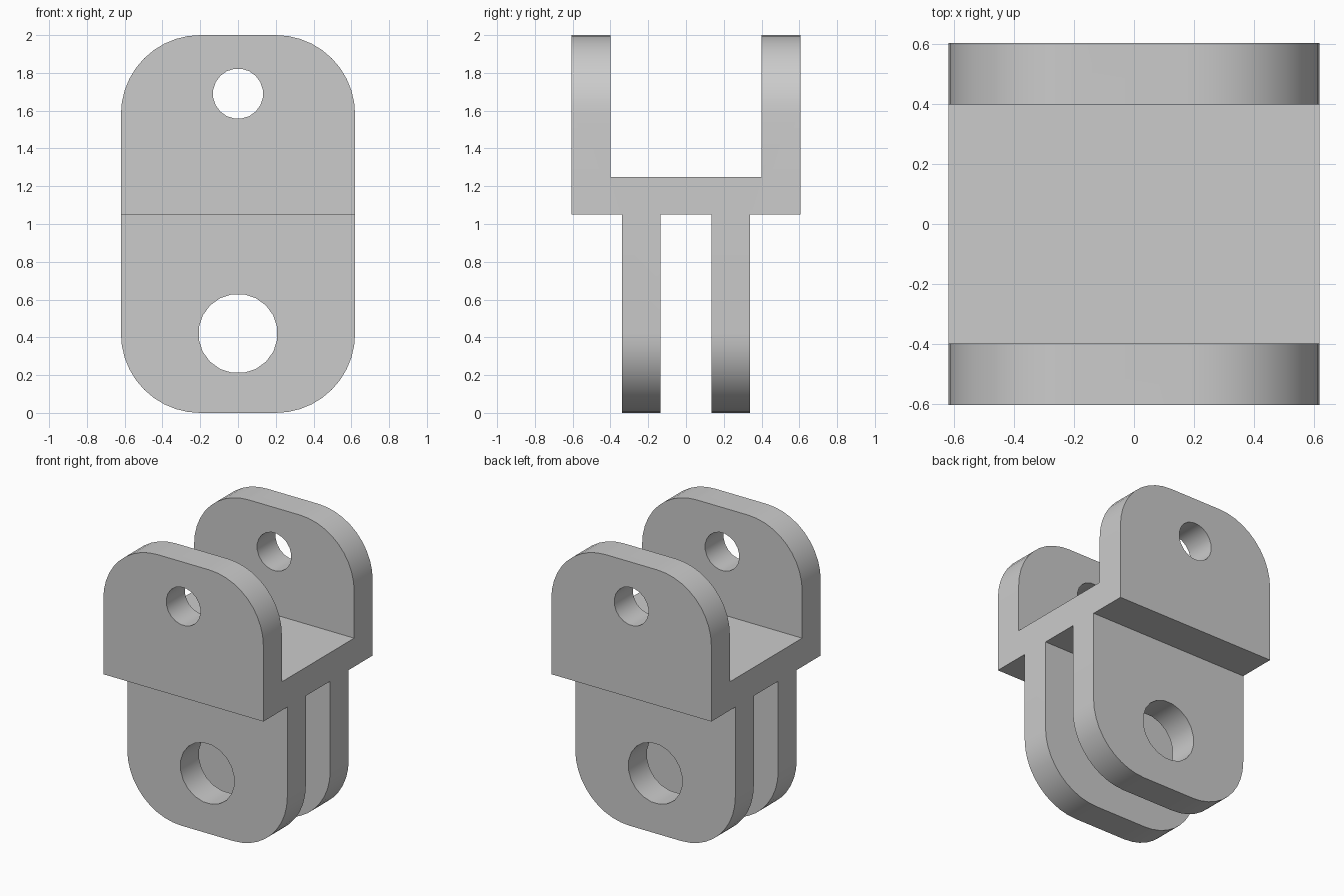
import bpy
import bmesh
from math import sin, cos, pi
from mathutils import Vector

cube = bpy.data.objects.get("Cube")
if cube:
    bpy.data.objects.remove(cube, do_unlink=True)

HALF_W, HALF_D, HEIGHT, RADIUS = 0.62, 0.605, 2.0, 0.42

grey = bpy.data.materials.new("light grey")
grey.use_nodes = True
grey.diffuse_color = (0.6, 0.6, 0.6, 1)
grey.node_tree.nodes["Principled BSDF"].inputs["Base Color"].default_value = (0.6, 0.6, 0.6, 1)


def prism(name, outline, start, direction):
    """Extrude a closed outline of (u, z) points along x or y."""
    bm = bmesh.new()
    along_x = direction == "x"
    place = (lambda u, z: (start, u, z)) if along_x else (lambda u, z: (u, start, z))
    face = bm.faces.new([bm.verts.new(place(u, z)) for u, z in outline])
    shift = Vector((-2 * start, 0, 0) if along_x else (0, -2 * start, 0))
    extruded = bmesh.ops.extrude_face_region(bm, geom=[face])["geom"]
    bmesh.ops.translate(bm, vec=shift, verts=[v for v in extruded if isinstance(v, bmesh.types.BMVert)])
    bmesh.ops.recalc_face_normals(bm, faces=bm.faces)
    mesh = bpy.data.meshes.new(name)
    bm.to_mesh(mesh)
    bm.free()
    mesh.materials.append(grey)
    obj = bpy.data.objects.new(name, mesh)
    bpy.context.collection.objects.link(obj)
    return obj


def arc(cx, cz, r, a0, a1, steps):
    return [(cx + r * cos(a0 + (a1 - a0) * i / steps),
             cz + r * sin(a0 + (a1 - a0) * i / steps)) for i in range(steps + 1)]


# Side profile: two wide upper lugs, a bridge and two close lower lugs
half = [(0.135, 1.05), (0.135, 0), (0.34, 0), (0.34, 1.05),
        (HALF_D, 1.05), (HALF_D, HEIGHT), (0.4, HEIGHT), (0.4, 1.25)]
profile = half + [(-y, z) for y, z in reversed(half)]
bracket = prism("double_clevis_bracket", profile, -HALF_W, "x")

# Rounded front outline that trims the lug ends
outline = []
for i, (sx, z) in enumerate([(1, HEIGHT - RADIUS), (-1, HEIGHT - RADIUS), (-1, RADIUS), (1, RADIUS)]):
    outline += arc(sx * (HALF_W - RADIUS), z, RADIUS, i * pi / 2, (i + 1) * pi / 2, 10)
cutters = [(prism("rounded_outline_cutter", outline, -0.8, "y"), "INTERSECT")]

# Pin holes through the upper and lower lugs
for name, z, r in [("upper_pin_hole_cutter", 1.69, 0.133), ("lower_pin_hole_cutter", 0.42, 0.21)]:
    sides = 20
    circle = arc(0, z, r, pi / sides, 2 * pi + pi / sides, sides)[:-1]
    cutters.append((prism(name, circle, -0.8, "y"), "DIFFERENCE"))

bpy.ops.object.select_all(action="DESELECT")
bracket.select_set(True)
bpy.context.view_layer.objects.active = bracket
for cutter, operation in cutters:
    mod = bracket.modifiers.new(cutter.name, "BOOLEAN")
    mod.object, mod.operation, mod.solver = cutter, operation, "EXACT"
    bpy.ops.object.modifier_apply(modifier=mod.name)
    bpy.data.objects.remove(cutter, do_unlink=True)

bpy.ops.object.shade_smooth_by_angle(angle=pi / 6)
